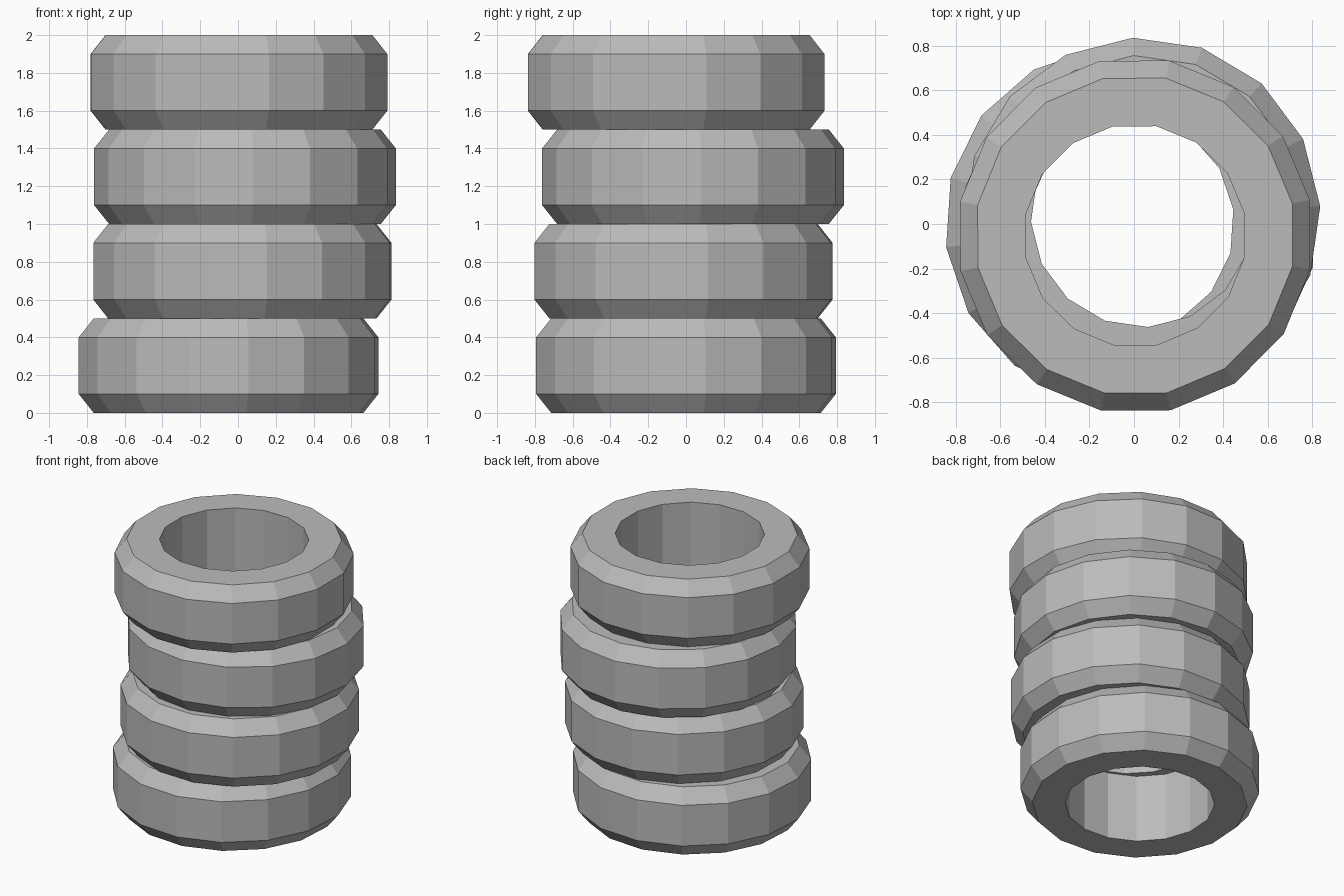
import bpy
import bmesh
from math import cos, sin, radians, tau

cube = bpy.data.objects.get("Cube")
if cube:
    bpy.data.objects.remove(cube, do_unlink=True)

SIDES = 16
HEIGHT = 0.5

# Single rubber colour
rubber = bpy.data.materials.new("grey_rubber")
rubber.use_nodes = True
grey = (0.5, 0.5, 0.5, 1)
rubber.diffuse_color = grey
rubber.node_tree.nodes["Principled BSDF"].inputs["Base Color"].default_value = grey

# Closed tyre cross-section: (radius, height)
PROFILE = [(0.5, 0), (0.72, 0), (0.8, 0.1), (0.8, 0.4), (0.72, 0.5), (0.5, 0.5)]


def make_tyre(name, x, y, z, turn):
    """Revolve the cross-section into a faceted ring."""
    bm = bmesh.new()
    rings = []
    for i in range(SIDES):
        a = tau * i / SIDES
        rings.append([bm.verts.new((r * cos(a), r * sin(a), h)) for r, h in PROFILE])
    for i in range(SIDES):
        here, after = rings[i], rings[(i + 1) % SIDES]
        for j in range(len(PROFILE)):
            k = (j + 1) % len(PROFILE)
            bm.faces.new((here[j], after[j], after[k], here[k]))
    bmesh.ops.recalc_face_normals(bm, faces=bm.faces)
    mesh = bpy.data.meshes.new(name)
    bm.to_mesh(mesh)
    bm.free()
    mesh.materials.append(rubber)
    tyre = bpy.data.objects.new(name, mesh)
    tyre.location = (x, y, z)
    tyre.rotation_euler.z = radians(turn)
    bpy.context.collection.objects.link(tyre)


# Uneven stack, bottom to top: x, y, turn in degrees
STACK = [
    ("bottom_tyre", -0.05, 0.0, 7.5),
    ("lower_middle_tyre", 0.023, -0.013, 9.4),
    ("upper_middle_tyre", 0.037, 0.037, 3),
    ("top_tyre", 0.005, -0.052, 11.5),
]
for level, (name, x, y, turn) in enumerate(STACK):
    make_tyre(name, x, y, level * HEIGHT, turn)
